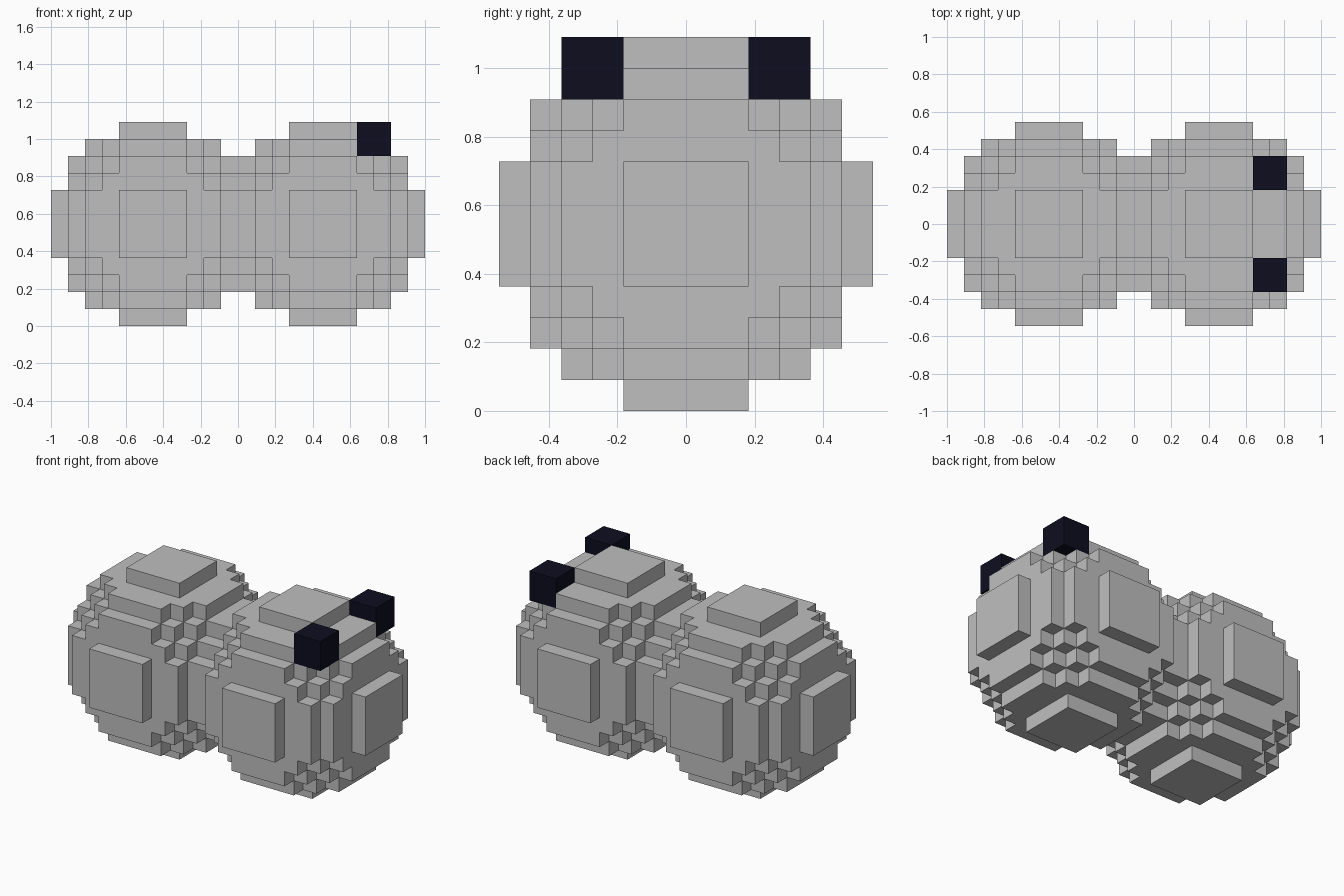
import bpy
import bmesh
from itertools import product
from mathutils import Vector

cube = bpy.data.objects.get("Cube")
if cube:
    bpy.data.objects.remove(cube, do_unlink=True)

U = 1 / 11          # edge of one block
RADIUS = 6          # lobe radius in blocks
CENTRES = (-5, 5)   # lobe centres along x, in blocks


def material(name, rgb):
    mat = bpy.data.materials.new(name)
    mat.use_nodes = True
    mat.diffuse_color = (*rgb, 1)
    mat.node_tree.nodes["Principled BSDF"].inputs["Base Color"].default_value = (*rgb, 1)
    return mat


def block_object(name, cells, mat):
    """Build the outer skin of a set of unit blocks."""
    bm = bmesh.new()
    verts = {}

    def vert(p):
        key = tuple(round(c) for c in p)
        if key not in verts:
            verts[key] = bm.verts.new(Vector(key) * U)
        return verts[key]

    for cell in cells:
        for axis, side in product(range(3), (0, 1)):
            neighbour = list(cell)
            neighbour[axis] += 2 * side - 1
            if tuple(neighbour) in cells:
                continue
            b, c = (axis + 1) % 3, (axis + 2) % 3
            corners = []
            for db, dc in ((0, 0), (1, 0), (1, 1), (0, 1)):
                p = list(cell)
                p[axis] += side
                p[b] += db
                p[c] += dc
                corners.append(vert(p))
            bm.faces.new(corners if side else corners[::-1])
    mesh = bpy.data.meshes.new(name)
    bm.to_mesh(mesh)
    bm.free()
    mesh.materials.append(mat)
    obj = bpy.data.objects.new(name, mesh)
    bpy.context.collection.objects.link(obj)
    return obj


def in_lobe(x, y, z, cx):
    return (x + 0.5 - cx) ** 2 + (y + 0.5) ** 2 + (z + 0.5 - RADIUS) ** 2 < RADIUS ** 2


grey = material("light_grey", (0.52, 0.52, 0.52))
navy = material("dark_navy", (0.004, 0.004, 0.014))

# Body: two overlapping stepped balls joined into one skin
body = {(x, y, z)
        for x, y, z in product(range(-11, 11), range(-6, 6), range(12))
        if any(in_lobe(x, y, z, cx) for cx in CENTRES)}

# Eyes: two-block cubes on the upper outer edge of the +x lobe
eyes = {name: set(product((7, 8), (y, y + 1), (10, 11)))
        for name, y in (("front_eye", -4), ("back_eye", 2))}

block_object("body", body, grey)
for name, cells in eyes.items():
    block_object(name, cells, navy)
